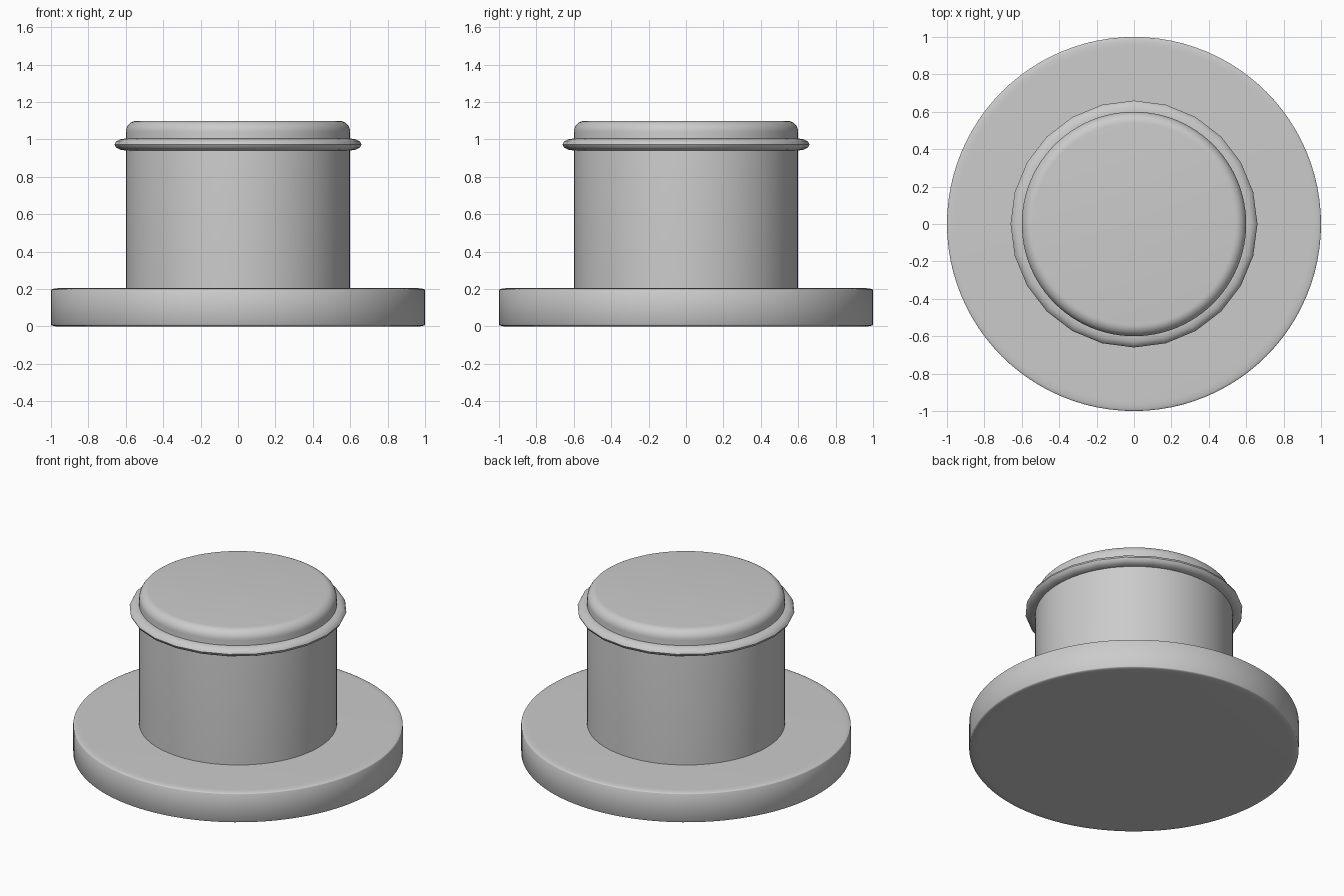
import bpy
import bmesh
from math import cos, sin, pi

cube = bpy.data.objects.get("Cube")
if cube:
    bpy.data.objects.remove(cube, do_unlink=True)

grey = bpy.data.materials.new("plain grey")
grey.use_nodes = True
colour = (0.6, 0.6, 0.6, 1)
grey.diffuse_color = colour
grey.node_tree.nodes["Principled BSDF"].inputs["Base Color"].default_value = colour


def corner(radius, z, width, height, start, steps=6):
    """Quarter-ellipse edge between a disc's side and its end."""
    return [(radius - width + width * cos(start + pi / 2 * i / steps),
             z + height * sin(start + pi / 2 * i / steps))
            for i in range(steps + 1)]


def lathe(name, profile, sides, closed=False):
    """Spin a radius/height profile round z, capping the ends if open."""
    bm = bmesh.new()
    rings = [[bm.verts.new((r * cos(2 * pi * k / sides), r * sin(2 * pi * k / sides), z))
              for k in range(sides)] for r, z in profile]
    pairs = list(zip(rings, rings[1:]))
    if closed:
        pairs.append((rings[-1], rings[0]))
    else:
        bm.faces.new(rings[0][::-1])
        bm.faces.new(rings[-1])
    for low, high in pairs:
        for k in range(sides):
            n = (k + 1) % sides
            bm.faces.new((low[k], low[n], high[n], high[k]))
    bmesh.ops.recalc_face_normals(bm, faces=bm.faces)
    mesh = bpy.data.meshes.new(name)
    bm.to_mesh(mesh)
    bm.free()
    obj = bpy.data.objects.new(name, mesh)
    bpy.context.collection.objects.link(obj)
    mesh.materials.append(grey)
    bpy.ops.object.select_all(action='DESELECT')
    obj.select_set(True)
    bpy.context.view_layer.objects.active = obj
    bpy.ops.object.shade_smooth_by_angle(angle=pi / 5)
    return obj


# Wide base disc with slightly eased edges
lathe("base_disc", corner(1, 0.01, 0.05, 0.01, -pi / 2) + corner(1, 0.195, 0.05, 0.01, 0), 96)

# Upright drum with a rounded top edge
lathe("drum", [(0.6, 0.19)] + corner(0.6, 1.04, 0.06, 0.06, 0, 8), 96)

# Flattened collar ring near the top of the drum
lathe("collar_ring", [(0.6 + 0.06 * cos(a * pi / 6), 0.973 + 0.032 * sin(a * pi / 6))
                      for a in range(12)], 24, closed=True)
